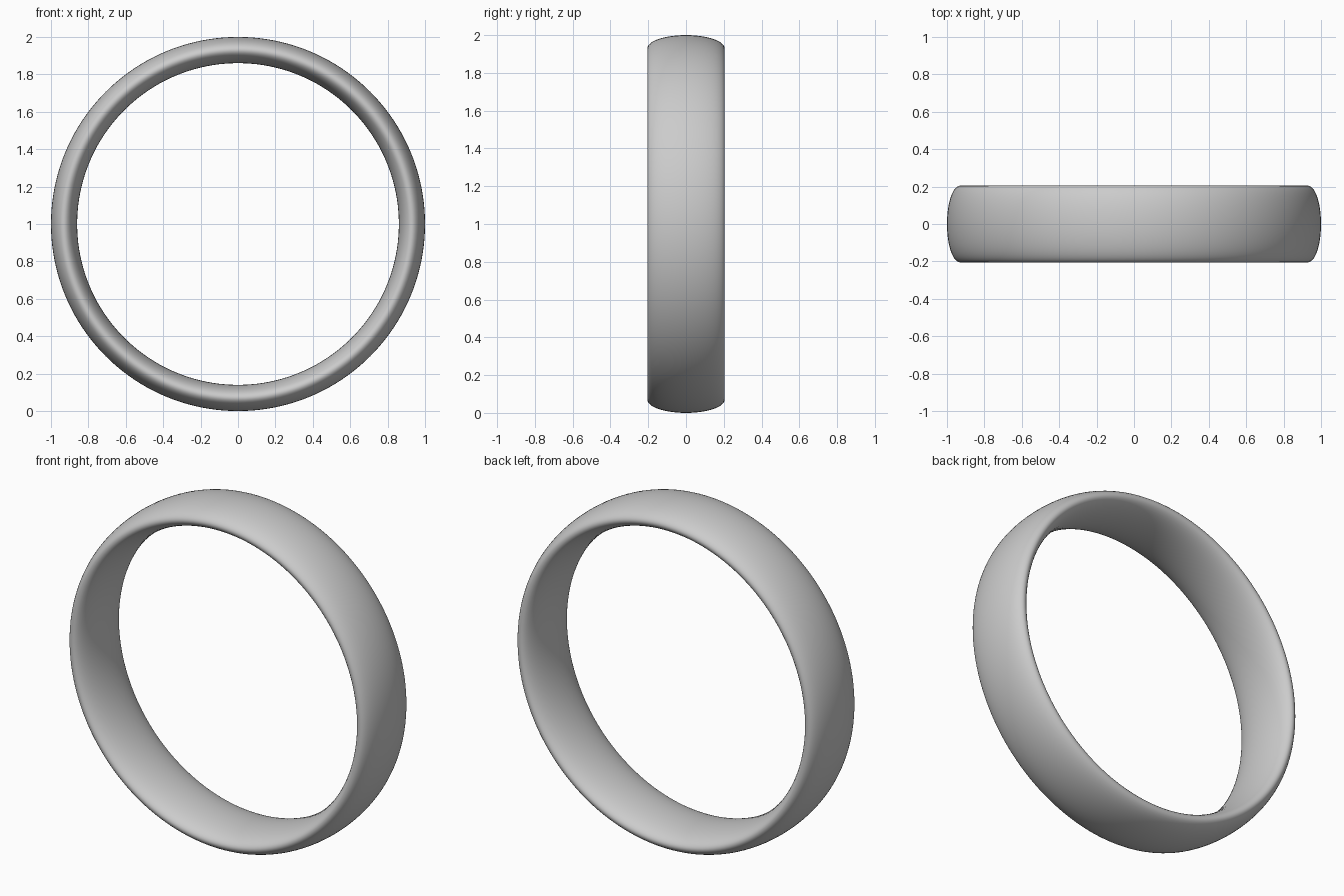
import bpy
import math
from mathutils import Matrix

if "Cube" in bpy.data.objects:
    bpy.data.objects.remove(bpy.data.objects["Cube"])

OUTER, INNER, WIDTH = 1.0, 0.86, 0.41
minor = (OUTER - INNER) / 2

# Ring band: torus stretched along its axis to give an oval cross-section
bpy.ops.mesh.primitive_torus_add(
    major_radius=(OUTER + INNER) / 2, minor_radius=minor,
    major_segments=160, minor_segments=48)
ring = bpy.context.object
ring.name = "ring_band"

# Stand it upright with the axis along y, resting on z = 0
ring.data.transform(
    Matrix.Translation((0, 0, OUTER))
    @ Matrix.Rotation(math.radians(90), 4, 'X')
    @ Matrix.Diagonal((1, 1, WIDTH / (2 * minor), 1)))
bpy.ops.object.shade_smooth()
